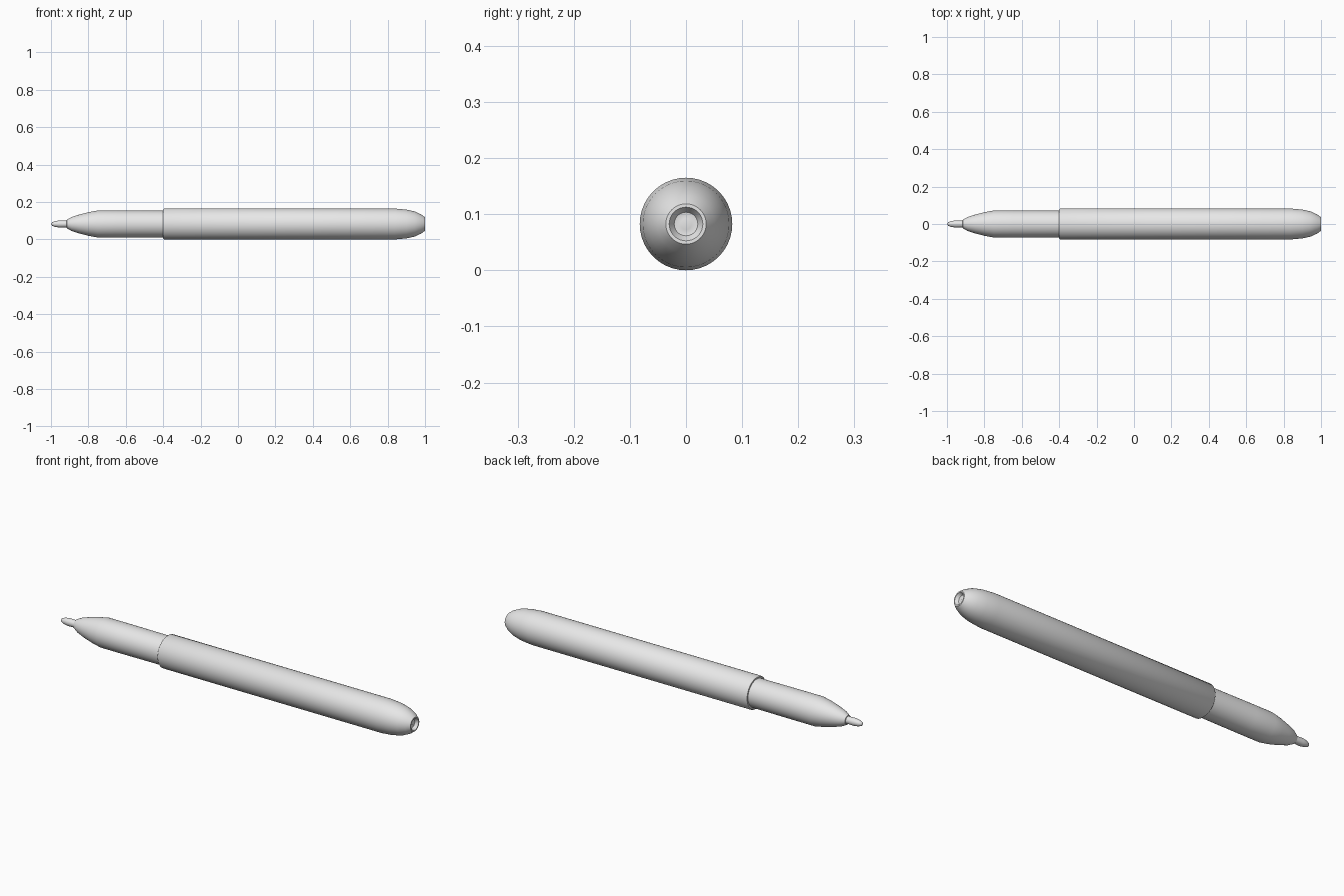
import bpy
import bmesh
import math
from mathutils import Matrix, Vector

cube = bpy.data.objects.get("Cube")
if cube:
    bpy.data.objects.remove(cube, do_unlink=True)

RADIUS = 0.0825
SIDES = 40

grey = bpy.data.materials.new("light_grey")
grey.use_nodes = True
colour = (0.8, 0.8, 0.8, 1)
grey.diffuse_color = colour
grey.node_tree.nodes["Principled BSDF"].inputs["Base Color"].default_value = colour


def lathe(name, profile, angle=45):
    """Turn (x, radius) points around the long axis of the pen."""
    bm = bmesh.new()
    points = [bm.verts.new((x, 0, r)) for x, r in profile]
    edges = [bm.edges.new(pair) for pair in zip(points, points[1:])]
    bmesh.ops.spin(bm, geom=points + edges, cent=(0, 0, 0), axis=(1, 0, 0),
                   angle=math.tau, steps=SIDES, use_merge=True)
    bmesh.ops.remove_doubles(bm, verts=bm.verts, dist=0.0001)
    bmesh.ops.recalc_face_normals(bm, faces=bm.faces)
    bmesh.ops.transform(bm, matrix=Matrix.Translation(Vector((0, 0, RADIUS))), verts=bm.verts)
    mesh = bpy.data.meshes.new(name)
    bm.to_mesh(mesh)
    bm.free()
    mesh.materials.append(grey)
    obj = bpy.data.objects.new(name, mesh)
    bpy.context.collection.objects.link(obj)
    bpy.ops.object.select_all(action="DESELECT")
    obj.select_set(True)
    bpy.context.view_layer.objects.active = obj
    bpy.ops.object.shade_smooth_by_angle(angle=math.radians(angle))
    return obj


# Barrel with a tapered rear end and a shallow recess in its end face
lathe("barrel", [(-0.40, 0), (-0.40, 0.078), (-0.395, RADIUS), (0.84, RADIUS),
                 (0.90, 0.077), (0.945, 0.067), (0.98, 0.051), (1.0, 0.036),
                 (1.0, 0.030), (0.985, 0.021), (0.983, 0.010), (0.988, 0)])

# Slimmer grip narrowing to the nib holder
lathe("grip", [(-0.39, 0), (-0.39, 0.071), (-0.64, 0.072), (-0.75, 0.072),
               (-0.80, 0.063), (-0.85, 0.050), (-0.89, 0.037), (-0.915, 0.023),
               (-0.92, 0)])

# Rounded writing nib
lathe("nib", [(-0.89, 0), (-0.89, 0.022), (-0.925, 0.018), (-0.955, 0.019),
              (-0.98, 0.015), (-0.994, 0.009), (-1.0, 0)], angle=70)
